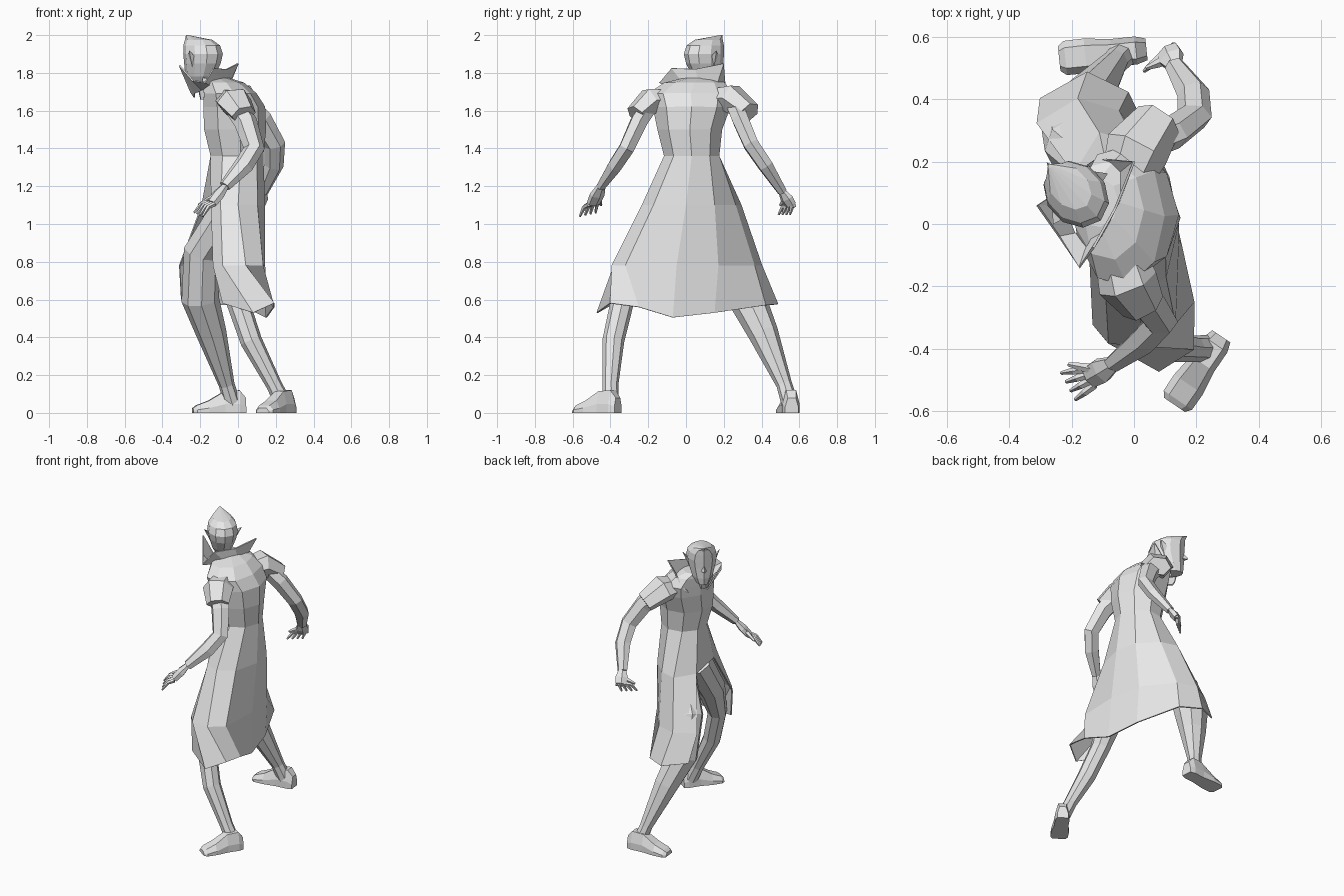
import bpy, bmesh
from math import sin, cos, pi
from mathutils import Vector as V

cube = bpy.data.objects.get("Cube")
if cube:
    bpy.data.objects.remove(cube)

grey = bpy.data.materials.new("plain_grey")
grey.use_nodes = True
GREY = (0.8, 0.8, 0.8, 1)
grey.diffuse_color = GREY
grey.node_tree.nodes["Principled BSDF"].inputs["Base Color"].default_value = GREY


def loft(name, rings, closed=lambda i: True, caps=(True, True), thick=0):
    """Skin a list of equal-length point rings into one flat-shaded object."""
    bm = bmesh.new()
    rows = [[bm.verts.new(p) for p in r] for r in rings]
    n = len(rows[0])
    for i, (a, b) in enumerate(zip(rows, rows[1:])):
        for j in range(n if closed(i) else n - 1):
            k = (j + 1) % n
            bm.faces.new((a[j], a[k], b[k], b[j]))
    for row, cap in zip((rows[0], rows[-1]), caps):
        if cap:
            bm.faces.new(row)
    bmesh.ops.recalc_face_normals(bm, faces=bm.faces)
    me = bpy.data.meshes.new(name)
    bm.to_mesh(me)
    bm.free()
    me.materials.append(grey)
    ob = bpy.data.objects.new(name, me)
    bpy.context.collection.objects.link(ob)
    if thick:
        mod = ob.modifiers.new("cloth", "SOLIDIFY")
        mod.thickness = thick
        mod.offset = 0
    return ob


def tube(name, stations, sides=6, flat=1.0, side=(0, 0, 1)):
    """Limb through stations of (x, y, z, radius)."""
    pts = [V(s[:3]) for s in stations]
    u, rings = V(side), []
    for i, p in enumerate(pts):
        d = (pts[min(i + 1, len(pts) - 1)] - pts[max(i - 1, 0)]).normalized()
        u = (u - d * u.dot(d)).normalized()
        w, r = d.cross(u), stations[i][3]
        rings.append([p + u * r * flat * cos(2 * pi * j / sides)
                      + w * r * sin(2 * pi * j / sides) for j in range(sides)])
    return loft(name, rings)


# Long coat: oval rings for the torso, then hand-placed rings for the open skirt
def oval(cx, cy, rx, ry, z):
    turn = [pi + 2 * pi * (i + .5) / 9 for i in range(9)]
    return [(cx + rx * cos(a), cy + ry * sin(a), z) for a in turn]


torso = [oval(*r) for r in (
    (-.12, .07, .07, .08, 1.77), (-.08, .045, .11, .16, 1.745),
    (-.045, .025, .14, .225, 1.69), (-.025, .03, .165, .205, 1.62),
    (-.02, .02, .165, .17, 1.5), (-.01, .03, .14, .145, 1.36))]
hip = [(-.14, -.1), (-.09, -.2), (0, -.23), (.1, -.17), (.14, 0),
       (.11, .15), (0, .26), (-.11, .29), (-.19, .16)]
thigh = [(-.13, -.32), (-.08, -.38), (.04, -.39), (.13, -.32), (.14, -.05),
         (.1, .17), (-.05, .36), (-.18, .4), (-.31, .32)]
hem = [(-.08, -.38, .58), (.08, -.47, .53), (.19, -.4, .58), (.19, -.25, .56),
       (.15, -.07, .505), (.1, .15, .53), (-.02, .42, .57), (-.15, .485, .575),
       (-.3, .4, .6)]
skirt = [[(x, y, 1.1) for x, y in hip], [(x, y, .78) for x, y in thigh], hem]
loft("long_coat", torso + skirt, lambda i: i < 6, (True, False), .008)

# Raised collar, open toward the face
foot_edge = [(-.23, .1, 1.67), (-.23, .06, 1.69), (-.19, -.03, 1.71), (-.14, -.04, 1.73),
             (-.09, -.01, 1.74), (-.05, .07, 1.75), (-.05, .16, 1.73), (-.15, .19, 1.66)]
top_edge = [(-.25, .1, 1.7), (-.31, .06, 1.84), (-.24, -.04, 1.76), (-.175, -.14, 1.75),
            (-.13, -.075, 1.825), (-.06, .05, 1.82), (0, .2, 1.85), (-.12, .21, 1.7)]
loft("collar", [foot_edge, top_edge], lambda i: False, (False, False), .008)

# Head, turned toward its right, with the hair swept up to a forward peak
FACE, SIDE = V((-.68, .73, 0)), V((.73, .68, 0))
AXIS = V((-.185, .095, 0))


def at(f, s, z):
    return AXIS + FACE * f + SIDE * s + V((0, 0, z))


head_rings = [(-.05, .05, .05, 1.66), (-.03, .055, .05, 1.735), (.045, .06, .042, 1.735),
              (.025, .085, .068, 1.78), (.005, .107, .088, 1.85), (0, .115, .097, 1.9),
              (.01, .108, .088, 1.945), (.035, .085, .06, 1.975), (.125, .006, .006, 2.0)]
loft("head", [[at(f + d * cos(a), w * sin(a), z)
               for a in (2 * pi * j / 10 for j in range(10))]
              for f, d, w, z in head_rings])


def cone(name, base, tip):
    loft(name, [[at(*p) for p in base], [at(*tip)] * len(base)], caps=(True, False))


cone("nose", [(.1, 0, 1.89), (.1, -.02, 1.83), (.1, .02, 1.83)], (.14, 0, 1.835))
for word, s in (("left", -1), ("right", 1)):
    cone(word + "_ear", [(.03, .08 * s, 1.88), (0, .075 * s, 1.82), (-.03, .08 * s, 1.88)],
         (-.02, .12 * s, 1.92))

# Cap sleeves
tube("left_sleeve", [(-.05, -.08, 1.66, .06), (-.02, -.19, 1.65, .075),
                     (.03, -.265, 1.58, .055)], flat=1.3, side=(1, 0, 0))
tube("right_sleeve", [(-.03, .13, 1.66, .06), (.01, .24, 1.665, .08),
                      (.08, .335, 1.59, .06)], flat=1.3, side=(1, 0, 0))

# Bare arms
tube("left_arm", [(-.02, -.19, 1.63, .05), (.04, -.25, 1.54, .05), (.085, -.315, 1.4, .045),
                  (.03, -.375, 1.31, .042), (-.07, -.45, 1.2, .026)], flat=1.25, side=(1, 0, 0))
tube("right_arm", [(.02, .25, 1.65, .05), (.12, .29, 1.55, .05), (.195, .345, 1.42, .045),
                   (.19, .42, 1.31, .042), (.13, .51, 1.17, .026)], flat=1.25, side=(1, 0, 0))


# Hands: a flat palm with four fanned fingers and a thumb
def hand(word, wrist, palm, tip, spread, thumb):
    wrist, palm, tip, spread = V(wrist), V(palm), V(tip), V(spread)
    mid = (wrist + palm) / 2
    tube(word + "_palm", [(*wrist, .028), (*mid, .045), (*palm, .04)],
         flat=.6, side=spread.cross(palm - wrist))
    for i in range(4):
        k = i / 1.5 - 1
        root, end = palm + spread * k * .03, tip + spread * k * .05
        knuckle = (root + end) / 2 + V((0, 0, .018))
        tube(f"{word}_finger_{i + 1}", [(*root, .014), (*knuckle, .012), (*end, .006)], 5)
    tube(word + "_thumb", [(*mid, .018), (*((mid + V(thumb)) / 2), .015), (*thumb, .007)], 5)


hand("left", (-.07, -.45, 1.2), (-.14, -.49, 1.11), (-.21, -.52, 1.05),
     (.45, -.85, -.2), (-.21, -.45, 1.1))
hand("right", (.13, .51, 1.17), (.11, .555, 1.1), (.07, .52, 1.05),
     (.75, .6, 0), (.04, .5, 1.1))

# Legs
tube("left_leg", [(-.02, -.08, 1.05, .1), (-.02, -.25, .8, .09), (-.005, -.335, .6, .062),
                  (.07, -.385, .38, .058), (.19, -.4, .15, .042), (.24, -.4, .05, .045)],
     8, side=(1, 0, 0))
tube("right_leg", [(-.06, .14, 1.05, .1), (-.19, .25, .85, .1), (-.2, .325, .6, .1),
                   (-.14, .41, .42, .08), (-.06, .52, .15, .042), (-.03, .55, .05, .045)],
     8, side=(1, 0, 0))


# Shoes: sections from heel to toe of (distance along, half width, height)
def shoe(name, heel, toe):
    heel, toe = V((*heel, 0)), V((*toe, 0))
    across = (toe - heel).cross(V((0, 0, 1))).normalized()
    outline = [(-1, 0), (-1, .4), (-.6, 1), (.6, 1), (1, .4), (1, 0)]
    loft(name, [[heel.lerp(toe, t) + across * w * a + V((0, 0, h * b)) for a, b in outline]
                for t, w, h in ((0, .035, .08), (.12, .045, .12), (.4, .045, .115),
                                (.7, .056, .065), (.93, .055, .04), (1, .04, .025))])


shoe("left_shoe", (.28, -.36), (.13, -.58))
shoe("right_shoe", (.04, .56), (-.24, .53))
